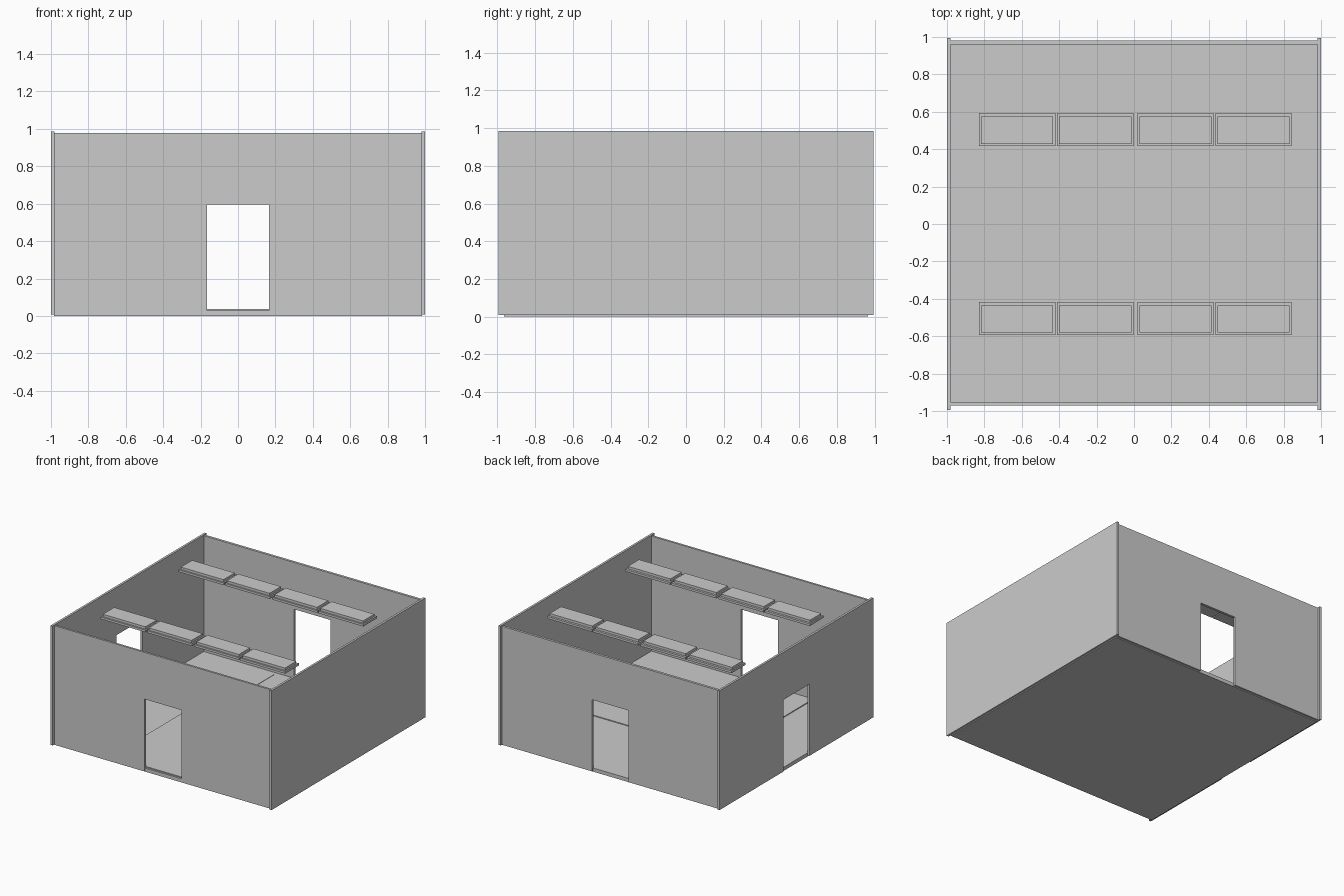
import bpy, bmesh
from mathutils import Vector, Matrix

if "Cube" in bpy.data.objects:
    bpy.data.objects.remove(bpy.data.objects["Cube"])


def finish(name, bm):
    bmesh.ops.recalc_face_normals(bm, faces=bm.faces)
    me = bpy.data.meshes.new(name)
    bm.to_mesh(me)
    bm.free()
    ob = bpy.data.objects.new(name, me)
    bpy.context.collection.objects.link(ob)
    return ob


def add_box(bm, x, y, z):
    size = Vector((x[1] - x[0], y[1] - y[0], z[1] - z[0]))
    mid = Vector((sum(x) / 2, sum(y) / 2, sum(z) / 2))
    bmesh.ops.create_cube(bm, size=1, matrix=Matrix.Translation(mid) @ Matrix.Diagonal(size).to_4x4())


def box(name, x, y, z):
    bm = bmesh.new()
    add_box(bm, x, y, z)
    return finish(name, bm)


def wall(name, half, top, axis, depth, door):
    """Wall outline in the plane of the wall, extruded through its thickness."""
    pts = [(-half, BASE), (-half, top), (half, top), (half, BASE)]
    if door:
        pts += [(DOOR_HALF, BASE), (DOOR_HALF, DOOR_TOP), (-DOOR_HALF, DOOR_TOP), (-DOOR_HALF, BASE)]
    d0, d1 = depth
    bm = bmesh.new()
    face = bm.faces.new([bm.verts.new((u, d0, z) if axis == 'y' else (d0, u, z)) for u, z in pts])
    moved = bmesh.ops.extrude_face_region(bm, geom=[face])['geom']
    offset = Vector((0, d1 - d0, 0)) if axis == 'y' else Vector((d1 - d0, 0, 0))
    bmesh.ops.translate(bm, vec=offset, verts=[v for v in moved if isinstance(v, bmesh.types.BMVert)])
    bmesh.ops.triangulate(bm, faces=[f for f in bm.faces if len(f.verts) > 4])
    return finish(name, bm)


BASE, DOOR_HALF, DOOR_TOP = 0.008, 0.167, 0.595

# Floor slab, with two thin overlapping floor coverings
box("floor_slab", (-0.985, 0.985), (-0.965, 0.965), (0, 0.03))
box("floor_mat", (-0.96, -0.32), (0.125, 0.925), (0.03, 0.033))
box("floor_covering", (-0.485, 0.98), (-0.952, 0.215), (0.03, 0.037))

# Walls: doorways at front, back and left, solid on the right
wall("front_wall", 0.982, 0.978, 'y', (-0.97, -0.953), True)
wall("back_wall", 0.982, 0.978, 'y', (0.96, 0.98), True)
wall("left_wall", 0.995, 0.985, 'x', (-1.0, -0.982), True)
wall("right_wall", 0.995, 0.985, 'x', (0.982, 1.0), False)

# Ceiling lights: a wide flange with a raised housing on top
for row, y in (("front", -0.505), ("back", 0.505)):
    for i, x in enumerate((-0.625, -0.207, 0.222, 0.639)):
        bm = bmesh.new()
        add_box(bm, (x - 0.204, x + 0.204), (y - 0.088, y + 0.088), (0.93, 0.948))
        add_box(bm, (x - 0.193, x + 0.193), (y - 0.076, y + 0.070), (0.948, 0.968))
        finish(f"{row}_ceiling_light_{i + 1}", bm)
